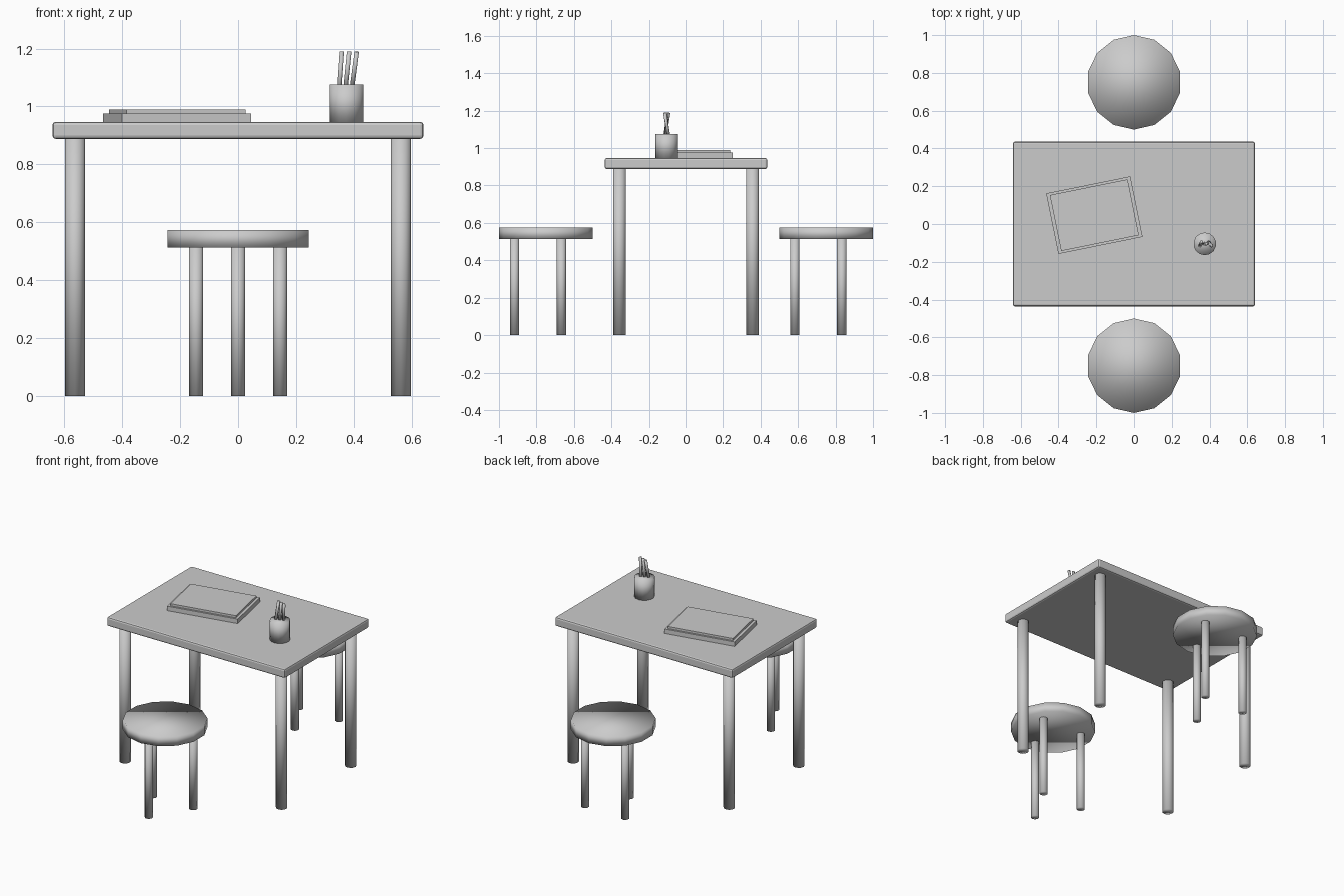
import bpy
from math import cos, sin, pi, radians

cube = bpy.data.objects.get("Cube")
if cube:
    bpy.data.objects.remove(cube, do_unlink=True)

grey = bpy.data.materials.new("light_grey")
grey.use_nodes = True
colour = (0.6, 0.6, 0.6, 1)
grey.diffuse_color = colour
grey.node_tree.nodes["Principled BSDF"].inputs["Base Color"].default_value = colour


def finish(name):
    ob = bpy.context.object
    ob.name = name
    ob.data.materials.append(grey)
    return ob


def cylinder(name, x, y, bottom, top, radius, sides, tilt=(0, 0, 0)):
    """Upright solid cylinder, shaded smooth all over."""
    bpy.ops.mesh.primitive_cylinder_add(
        vertices=sides, radius=radius, depth=top - bottom,
        location=(x, y, (bottom + top) / 2), rotation=tilt)
    bpy.ops.object.shade_smooth()
    return finish(name)


def box(name, x, y, bottom, top, width, depth, turn=0):
    bpy.ops.mesh.primitive_cube_add(
        size=1, location=(x, y, (bottom + top) / 2), rotation=(0, 0, turn))
    ob = finish(name)
    ob.scale = (width, depth, top - bottom)
    bpy.ops.object.transform_apply(location=False, rotation=False, scale=True)
    return ob


# Table top with softened edges
table_z, under_z = 0.947, 0.888
table_top = box("table_top", 0, 0, under_z, table_z, 1.282, 0.872)
bevel = table_top.modifiers.new("soft_edges", 'BEVEL')
bevel.width = 0.011
bevel.segments = 2

# Table legs
for side, sx in (("left", 1), ("right", -1)):
    for end, sy in (("front", -1), ("back", 1)):
        cylinder(f"table_leg_{end}_{side}", sx * 0.563, sy * 0.357,
                 0, under_z, 0.034, 12)

# Round stools, each with three legs
for end, y in (("front", -0.75), ("back", 0.75)):
    cylinder(f"stool_seat_{end}", 0, y, 0.513, 0.574, 0.25, 14)
    for i in range(3):
        a = radians(-90 + 120 * i)
        cylinder(f"stool_leg_{end}_{i + 1}", 0.167 * cos(a), y + 0.167 * sin(a),
                 0, 0.513, 0.025, 10)

# Book: cover with a smaller block on it
turn = 0.2
box("book_cover", -0.21, 0.047, table_z, 0.976, 0.455, 0.327, turn)
box("book_pages", -0.21, 0.047, 0.976, 0.99, 0.42, 0.302, turn)

# Cup with three pencils, each leaning a little differently
cup_x, cup_y = 0.375, -0.105
cylinder("cup", cup_x, cup_y, table_z, 1.075, 0.06, 14)
for i in (-1, 0, 1):
    cylinder(f"pencil_{i + 2}", cup_x + 0.003 + 0.024 * i, cup_y, 1.06, 1.19,
             0.009, 6, (0.16 * i, 0.1 + 0.03 * i, 0))
